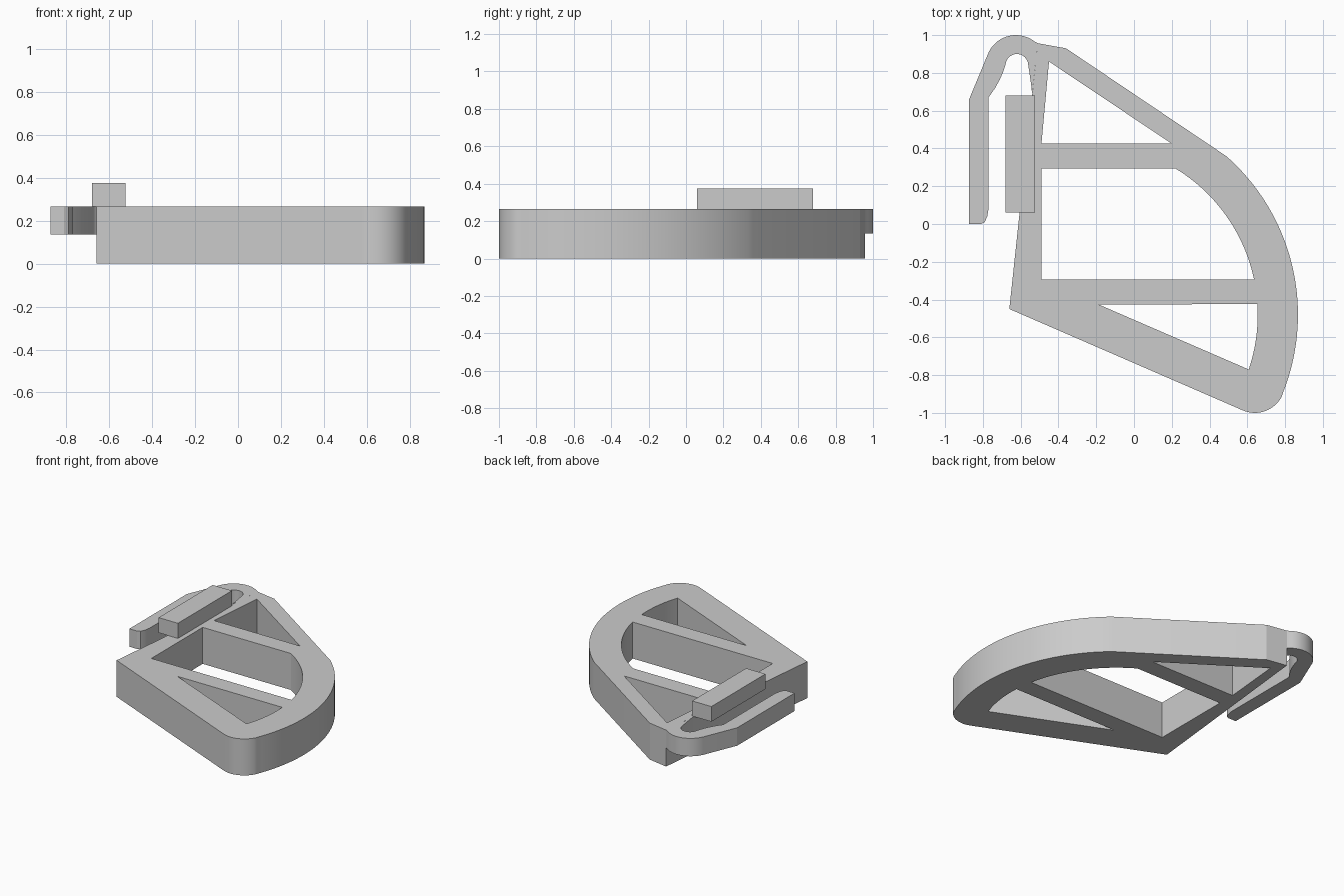
import bpy
import bmesh
from math import radians, cos, sin

cube = bpy.data.objects.get("Cube")
if cube:
    bpy.data.objects.remove(cube, do_unlink=True)

grey = bpy.data.materials.new("plain grey")
grey.use_nodes = True
colour = (0.6, 0.6, 0.6, 1)
grey.diffuse_color = colour
grey.node_tree.nodes["Principled BSDF"].inputs["Base Color"].default_value = colour

TOP = 0.265
HUB = (-0.25, -0.48)      # centre shared by the outer and inner rim arcs
INNER = 0.905


def arc(centre, radius, start, end, steps=24):
    """Points along a circular arc, angles in degrees."""
    result = []
    for i in range(steps + 1):
        a = radians(start + (end - start) * i / steps)
        result.append((centre[0] + radius * cos(a), centre[1] + radius * sin(a)))
    return result


def slab(name, loops, low, high):
    """Extrude an outline, with any further loops as holes."""
    bm = bmesh.new()
    edges = []
    for loop in loops:
        verts = [bm.verts.new((x, y, low)) for x, y in loop]
        edges += [bm.edges.new((v, verts[i - 1])) for i, v in enumerate(verts)]
    bmesh.ops.triangle_fill(bm, edges=edges, use_beauty=True, normal=(0, 0, 1))
    grown = bmesh.ops.extrude_face_region(bm, geom=bm.faces[:], use_keep_orig=True)
    for item in grown["geom"]:
        if isinstance(item, bmesh.types.BMVert):
            item.co.z = high
    bmesh.ops.recalc_face_normals(bm, faces=bm.faces[:])
    mesh = bpy.data.meshes.new(name)
    bm.to_mesh(mesh)
    bm.free()
    mesh.materials.append(grey)
    mesh.shade_smooth()
    mesh.set_sharp_from_angle(angle=radians(18))
    obj = bpy.data.objects.new(name, mesh)
    bpy.context.collection.objects.link(obj)
    return obj


# Main frame: slanted sides, rounded toe and curved rim, with three openings
outline = [(-0.66, -0.45)]
outline += arc((0.64, -0.84), 0.16, -113, -26, 16)
outline += arc(HUB, 1.118, -22, 48.6, 40)
outline += [(-0.36, 0.93), (-0.51, 0.957)]
upper_hole = [(-0.45, 0.86), (-0.49, 0.425), (0.20, 0.425)]
middle_hole = [(-0.49, 0.295), (-0.49, -0.295)] + arc(HUB, INNER, 11.8, 58.9)
lower_hole = [(-0.19, -0.425)] + arc(HUB, INNER, -18.7, 3.5, 12)
slab("frame", [outline, upper_hole, middle_hole, lower_hole], 0, TOP)

# Thin hooked clip springing from the frame's upper corner
clip = [(-0.51, 0.957)] + arc((-0.625, 0.84), 0.16, 53, 157)
clip += [(-0.873, 0.66), (-0.873, 0), (-0.81, 0), (-0.79, 0.01), (-0.777, 0.04),
         (-0.77, 0.08), (-0.77, 0.67), (-0.735, 0.72), (-0.71, 0.765), (-0.695, 0.8)]
clip += arc((-0.62, 0.84), 0.06, 175, 5, 16)
clip += [(-0.55, 0.775), (-0.542, 0.72), (-0.54, 0.68)]
slab("clip", [clip], 0.135, TOP)

# Raised bar on top of the frame edge
bar = [(-0.68, 0.06), (-0.525, 0.06), (-0.525, 0.68), (-0.68, 0.68)]
slab("raised_bar", [bar], TOP, 0.375)
